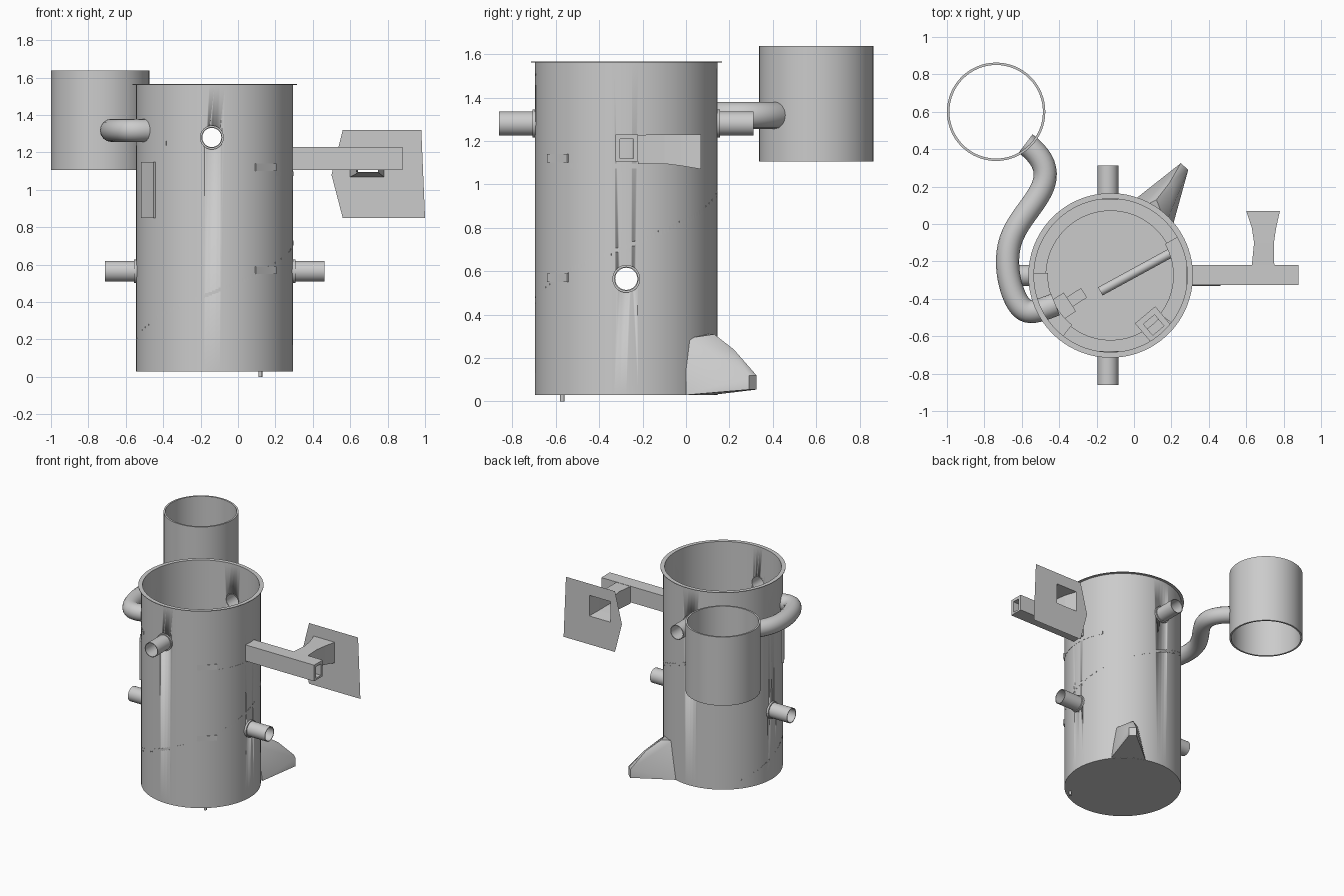
import bpy, bmesh, math
from mathutils import Matrix, Vector

if "Cube" in bpy.data.objects:
    bpy.data.objects.remove(bpy.data.objects["Cube"])

CX, CY, R = -0.125, -0.275, 0.42


def finish(name, bm, smooth=True, recalc=True):
    if recalc:
        bmesh.ops.recalc_face_normals(bm, faces=bm.faces)
    me = bpy.data.meshes.new(name)
    bm.to_mesh(me)
    bm.free()
    ob = bpy.data.objects.new(name, me)
    bpy.context.collection.objects.link(ob)
    if smooth:
        bpy.ops.object.select_all(action='DESELECT')
        ob.select_set(True)
        bpy.context.view_layer.objects.active = ob
        bpy.ops.object.shade_smooth_by_angle(angle=math.radians(35))
    return ob


def lathe(name, profile, mat, n=64):
    """Spin a closed (radius, height) profile about the local z axis."""
    bm = bmesh.new()
    rings = [[bm.verts.new((r * math.cos(2 * math.pi * i / n), r * math.sin(2 * math.pi * i / n), z))
              for i in range(n)] for r, z in profile]
    for k in range(len(rings)):
        a, b = rings[k], rings[(k + 1) % len(rings)]
        if profile[k][0] == 0 and profile[(k + 1) % len(rings)][0] == 0:
            continue
        for i in range(n):
            j = (i + 1) % n
            bm.faces.new((a[i], a[j], b[j], b[i]))
    bmesh.ops.remove_doubles(bm, verts=bm.verts, dist=1e-6)
    bmesh.ops.transform(bm, matrix=mat, verts=bm.verts)
    return finish(name, bm)


def tube(name, ro, ri, h0, h1, mat, n=32):
    return lathe(name, [(ro, h0), (ro, h1), (ri, h1), (ri, h0)], mat, n)


def polar(a, r, z=0.0):
    return Vector((CX + r * math.cos(a), CY + r * math.sin(a), z))


def sector(bm, a0, a1, r0, r1, z0, z1, n=1):
    """Add a curved slab between two angles and radii."""
    cols = []
    for i in range(n + 1):
        a = a0 + (a1 - a0) * i / n
        cols.append([bm.verts.new(polar(a, r, z)) for r, z in ((r0, z0), (r1, z0), (r1, z1), (r0, z1))])
    for p, q in zip(cols, cols[1:]):
        for k in range(4):
            bm.faces.new((p[k], p[(k + 1) % 4], q[(k + 1) % 4], q[k]))
    bm.faces.new(cols[0])
    bm.faces.new(cols[-1][::-1])


def box(name, center, size, rot=0.0):
    bm = bmesh.new()
    m = Matrix.Translation(center) @ Matrix.Rotation(rot, 4, 'Z') @ Matrix.Diagonal((*size, 1))
    bmesh.ops.create_cube(bm, size=1, matrix=m)
    return finish(name, bm, False)


def loft(name, rings, close=False):
    """Join equal rings of points, left open at the ends or joined in a loop."""
    bm = bmesh.new()
    vs = [[bm.verts.new(p) for p in r] for r in rings]
    pairs = list(zip(vs, vs[1:])) + ([(vs[-1], vs[0])] if close else [])
    for a, b in pairs:
        for i in range(len(a)):
            j = (i + 1) % len(a)
            bm.faces.new((a[i], a[j], b[j], b[i]))
    return finish(name, bm, False)


# Main vessel with flat rim
vessel = lathe("vessel", [(0, 0.03), (R, 0.03), (R, 1.562), (0.44, 1.562), (0.44, 1.566),
                          (0.41, 1.566), (0.41, 0.04), (0, 0.04)],
               Matrix.Translation((CX, CY, 0)), 96)

# Four pipe stubs with collars, and their openings in the wall
stubs = [("front", -90, -0.14, CY, 1.28), ("back", 90, -0.14, CY, 1.28),
         ("left", 180, CX, CY, 0.565), ("right", 0, CX, CY, 0.565)]
for nm, deg, x, y, z in stubs:
    m = (Matrix.Translation((x, y, z)) @ Matrix.Rotation(math.radians(deg), 4, 'Z')
         @ Matrix.Rotation(math.pi / 2, 4, 'Y'))
    cut = lathe("cutter", [(0, 0.3), (0.053, 0.3), (0.053, 0.6), (0, 0.6)], m, 32)
    mod = vessel.modifiers.new("hole", 'BOOLEAN')
    mod.operation, mod.solver, mod.object = 'DIFFERENCE', 'EXACT', cut
    bpy.context.view_layer.objects.active = vessel
    bpy.ops.object.modifier_apply(modifier=mod.name)
    bpy.data.objects.remove(cut)
    tube(nm + "_pipe", 0.056, 0.051, 0.405, 0.587, m)
    tube(nm + "_collar", 0.064, 0.054, 0.415, 0.432, m)

# Spiral stairs along the inner wall
bm = bmesh.new()
step = math.radians(2.5)
for i in range(164):
    a = math.radians(128) + i * step
    z = 0.2 + 0.26 * (math.degrees(a) - 180) / 90
    sector(bm, a, a + step, 0.345, 0.4205, max(z - 0.012, 0.035), z + 0.008)
finish("spiral_stairs", bm, False)

# Landings
for nm, a0, a1, z in (("upper_landing", 178, 232, 1.25), ("side_landing", -38, 30, 1.085)):
    bm = bmesh.new()
    sector(bm, math.radians(a0), math.radians(a1), 0.335, 0.421, z - 0.012, z + 0.012, 20)
    finish(nm, bm)

# Side tank, open at both ends
tube("side_tank", 0.263, 0.25, 1.105, 1.637, Matrix.Translation((-0.737, 0.6, 0)), 64)

# Curved pipe from tank to vessel
cu = bpy.data.curves.new("curved_pipe", 'CURVE')
cu.dimensions, cu.bevel_depth, cu.bevel_resolution = '3D', 0.062, 6
sp = cu.splines.new('NURBS')
pts = [(-0.58, 0.43), (-0.50, 0.37), (-0.44, 0.25), (-0.56, 0.08), (-0.68, -0.08),
       (-0.68, -0.30), (-0.60, -0.49), (-0.52, -0.47), (-0.42, -0.43)]
sp.points.add(len(pts) - 1)
for p, (x, y) in zip(sp.points, pts):
    p.co = (x, y, 1.318, 1)
sp.order_u, sp.use_endpoint_u, sp.resolution_u = 4, True, 6
bpy.context.collection.objects.link(bpy.data.objects.new("curved_pipe", cu))


# Hollow square arm
def rect_x(x, y0, y1, z0, z1):
    return [(x, y0, z0), (x, y1, z0), (x, y1, z1), (x, y0, z1)]


outer, inner = (-0.325, -0.22, 1.105, 1.23), (-0.303, -0.242, 1.12, 1.208)
loft("side_arm", [rect_x(0.28, *outer), rect_x(0.88, *outer),
                  rect_x(0.88, *inner), rect_x(0.28, *inner)], True)


# Horn neck, open, flaring into the plate
def rect_y(y, x0, x1, z0, z1):
    return [Vector((x, y, z)) for x, z in ((x0, z0), (x1, z0), (x1, z1), (x0, z1))]


mouth = rect_y(0.07, 0.60, 0.78, 1.07, 1.23)
loft("horn_neck", [rect_y(-0.22, 0.63, 0.75, 1.095, 1.228), rect_y(-0.1, 0.642, 0.748, 1.095, 1.23),
                   rect_y(-0.02, 0.63, 0.76, 1.085, 1.23), mouth])

# Five-sided plate around the horn mouth
bm = bmesh.new()
edges = []
for loop in ([(0.56, 0.07, 1.32), (0.98, 0.07, 1.32), (1.0, 0.07, 0.85),
              (0.56, 0.07, 0.85), (0.5, 0.07, 1.08)], mouth):
    vs = [bm.verts.new(p) for p in loop]
    edges += [bm.edges.new((vs[i], vs[i - 1])) for i in range(len(vs))]
bmesh.ops.triangle_fill(bm, edges=edges, use_beauty=True)
finish("horn_plate", bm, False)

# Pointed spout at the back foot
bm = bmesh.new()
for p in [(-0.01, 0.12, 0.03), (0.21, 0.0, 0.03), (0.04, 0.09, 0.31), (0.17, 0.0, 0.29), (0.12, 0.13, 0.31),
          (0.19, 0.22, 0.24), (0.215, 0.2, 0.23), (0.25, 0.325, 0.12), (0.29, 0.29, 0.12),
          (0.25, 0.325, 0.055), (0.29, 0.29, 0.055)]:
    bm.verts.new(p)
bmesh.ops.convex_hull(bm, input=bm.verts)
finish("foot_spout", bm)

# Inner block through the wall, its nozzle, and the cross rod
ang = math.radians(213)
box("wall_block", polar(ang, 0.345, 1.0), (0.17, 0.12, 0.3), ang)
box("block_nozzle", polar(ang, 0.22, 1.0), (0.1, 0.06, 0.06), ang)
p0, p1 = Vector((0.26, -0.12, 1.0)), Vector((-0.18, -0.36, 1.0))
d = p1 - p0
lathe("cross_rod", [(0, 0), (0.025, 0), (0.025, d.length), (0, d.length)],
      Matrix.Translation(p0) @ d.to_track_quat('Z', 'Y').to_matrix().to_4x4(), 12)


# Square frames near the wall with a thin drain rod
def square(s, z):
    c, r = Vector((0.105, -0.54, z)), math.radians(40)
    return [c + Vector((s * math.cos(r + math.radians(k)), s * math.sin(r + math.radians(k)), 0))
            for k in (45, 135, 225, 315)]


for nm, z in (("lower_frame", 0.57), ("upper_frame", 1.12)):
    loft(nm, [square(0.1, z - 0.02), square(0.1, z + 0.02),
              square(0.055, z + 0.02), square(0.055, z - 0.02)], True)
lathe("drain_rod", [(0, 0), (0.01, 0), (0.01, 0.55), (0, 0.55)], Matrix.Translation((0.12, -0.57, 0)), 12)
